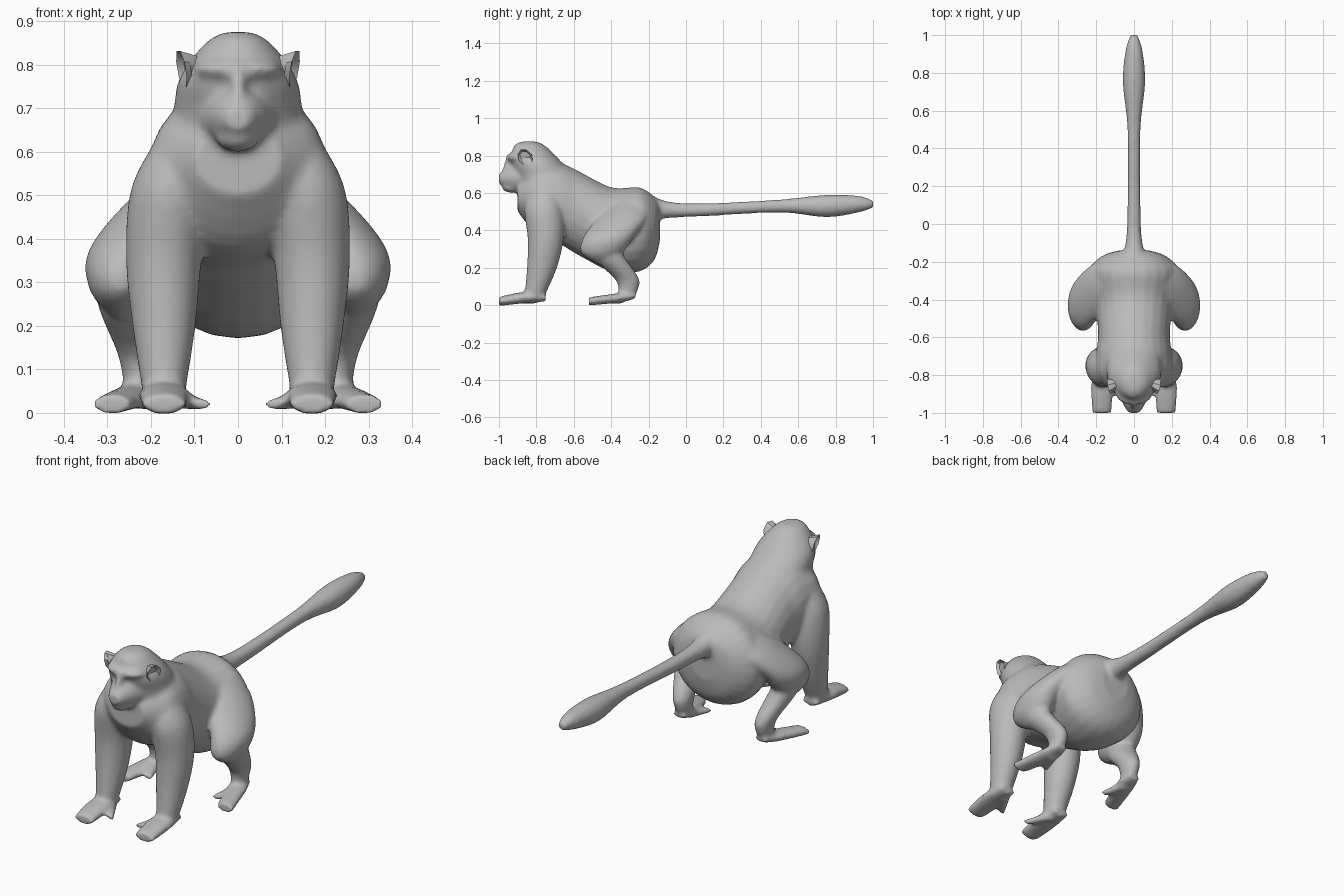
import bpy, bmesh, math
from mathutils import Vector, Matrix

cube = bpy.data.objects.get("Cube")
if cube:
    bpy.data.objects.remove(cube, do_unlink=True)

fur = bpy.data.materials.new("grey_fur")
fur.use_nodes = True
grey = (0.5, 0.5, 0.5, 1)
fur.diffuse_color = grey
fur.node_tree.nodes["Principled BSDF"].inputs["Base Color"].default_value = grey


def smooth_path(rows, steps=4):
    """Rows with rounded in-between rows added along a spline."""
    points = [Vector(row) for row in rows]
    padded = [points[0], *points, points[-1]]
    path = []
    for before, start, end, after in zip(padded, padded[1:], padded[2:], padded[3:]):
        for step in range(steps):
            t = step / steps
            leave, arrive = (end - before) / 2, (after - start) / 2
            ease = t * t * (3 - 2 * t)
            path.append(start.lerp(end, ease)
                        + leave * t * (1 - t) ** 2 - arrive * t * t * (1 - t))
    return path + [points[-1]]


def loft(bm, axis, rows, sides=24):
    """Closed tube of ellipses: place on axis, x, other centre, half width, half depth."""
    rings = []
    for place, x, other, wide, deep in smooth_path(rows):
        ring = []
        for i in range(sides):
            angle = math.tau * i / sides
            across = x + wide * math.cos(angle)
            along = other + deep * math.sin(angle)
            spot = (across, place, along) if axis == "y" else (across, along, place)
            ring.append(bm.verts.new(spot))
        rings.append(ring)
    for low, high in zip(rings, rings[1:]):
        for i in range(sides):
            bm.faces.new((low[i - 1], low[i], high[i], high[i - 1]))
    bm.faces.new(rings[0])
    bm.faces.new(rings[-1])


def trunk(bm, axis, rows):
    """Centred loft from rows of place, low edge, high edge, half width."""
    loft(bm, axis, [(place, 0, (low + high) / 2, wide, (high - low) / 2)
                    for place, low, high, wide in rows])


def limb(bm, axis, side, depth, rows):
    """Loft with a fixed depth ratio from rows of place, x, other centre, radius."""
    loft(bm, axis, [(place, side * x, other, radius, radius * depth)
                    for place, x, other, radius in rows])


def blob(bm, centre, size):
    matrix = Matrix.Translation(centre) @ Matrix.Diagonal((*size, 1))
    bmesh.ops.create_uvsphere(bm, u_segments=20, v_segments=12, radius=1, matrix=matrix)


def finish(bm, name):
    bmesh.ops.recalc_face_normals(bm, faces=bm.faces)
    mesh = bpy.data.meshes.new(name)
    bm.to_mesh(mesh)
    bm.free()
    mesh.materials.append(fur)
    part = bpy.data.objects.new(name, mesh)
    bpy.context.collection.objects.link(part)
    bpy.ops.object.select_all(action="DESELECT")
    part.select_set(True)
    bpy.context.view_layer.objects.active = part
    return part


body = bmesh.new()

# Torso from chest to rump
trunk(body, "y", [(-.9, .5, .66, .1), (-.8, .38, .74, .2), (-.68, .33, .76, .2),
                  (-.58, .27, .72, .19), (-.4, .18, .63, .21), (-.25, .18, .63, .24),
                  (-.17, .24, .58, .17), (-.14, .34, .54, .08)])

# Neck and head
trunk(body, "z", [(.55, -.88, -.62, .17), (.68, -.91, -.6, .15), (.77, -.94, -.67, .135),
                  (.85, -.92, -.75, .075), (.875, -.88, -.8, .03)])

# Muzzle, lower lip, brow and nose ridge
trunk(body, "y", [(-.86, .6, .76, .1), (-.95, .62, .74, .06), (-1, .65, .7, .03)])
blob(body, centre=(0, -.93, .63), size=(.05, .055, .03))
blob(body, centre=(0, -.9, .79), size=(.1, .06, .03))
trunk(body, "z", [(.67, -1, -.9, .02), (.8, -.96, -.9, .02)])

# Tail with a thicker, blunt end
limb(body, "y", 1, 1, [(-.2, 0, .52, .08), (-.1, 0, .51, .045), (.1, 0, .51, .035),
                       (.5, 0, .53, .035), (.75, 0, .53, .06), (.92, 0, .54, .045),
                       (1, 0, .54, .02)])

for side in (-1, 1):
    # Arm, hand and thumb
    limb(body, "z", side, 1.1, [(.64, .12, -.76, .06), (.52, .15, -.76, .095),
                                (.36, .17, -.75, .088), (.2, .17, -.77, .073),
                                (.05, .17, -.81, .05)])
    limb(body, "y", side, .5, [(-.75, .17, .04, .04), (-.87, .17, .04, .06),
                               (-1, .17, .02, .05)])
    limb(body, "y", side, .7, [(-.8, .15, .03, .03), (-.91, .08, .02, .02)])
    # Thigh, shin, foot and big toe
    limb(body, "z", side, 1.6, [(.57, .12, -.3, .03), (.48, .18, -.33, .08),
                                (.37, .26, -.41, .085), (.28, .27, -.45, .07),
                                (.22, .27, -.44, .02)])
    limb(body, "z", side, 1.4, [(.33, .28, -.44, .05), (.24, .26, -.4, .06),
                                (.13, .23, -.31, .045), (.04, .23, -.32, .03)])
    limb(body, "y", side, .5, [(-.27, .23, .05, .03), (-.35, .24, .04, .05),
                               (-.52, .29, .02, .045)])
    limb(body, "y", side, .7, [(-.34, .23, .03, .03), (-.45, .19, .02, .02)])

# Blend the parts into one skin
skin = finish(body, "monkey_body")
blend = skin.modifiers.new("blend", "REMESH")
blend.mode = "VOXEL"
blend.voxel_size = 0.01
soften = skin.modifiers.new("soften", "SMOOTH")
soften.factor = 0.5
soften.iterations = 9
for modifier in ("blend", "soften"):
    bpy.ops.object.modifier_apply(modifier=modifier)
bpy.ops.object.shade_smooth()

# Cupped ears, flaring outward at the back and leaning forward at the top
for side, name in ((1, "left_ear"), (-1, "right_ear")):
    ear = bmesh.new()
    outer, root = [], []
    for i in range(8):
        angle = math.tau * (i + 0.5) / 8
        back, up = .04 * math.cos(angle), .045 * math.sin(angle)
        outer.append(ear.verts.new((side * (.13 + up / 6 + back / 4),
                                    back - up / 5 - .86, .79 + up)))
        root.append(ear.verts.new((side * (.1 - up / 5), back * .7 - .85, .79 + up * .7)))
    for i in range(len(outer)):
        ear.faces.new((outer[i - 1], outer[i], root[i], root[i - 1]))
    ear.faces.new(root)
    cup = ear.faces.new(outer)
    ear.normal_update()
    bmesh.ops.inset_individual(ear, faces=[cup], thickness=.01)
    bmesh.ops.translate(ear, verts=cup.verts, vec=(-side * .015, 0, 0))
    finish(ear, name)
    bpy.ops.object.shade_smooth_by_angle(angle=math.radians(40))
